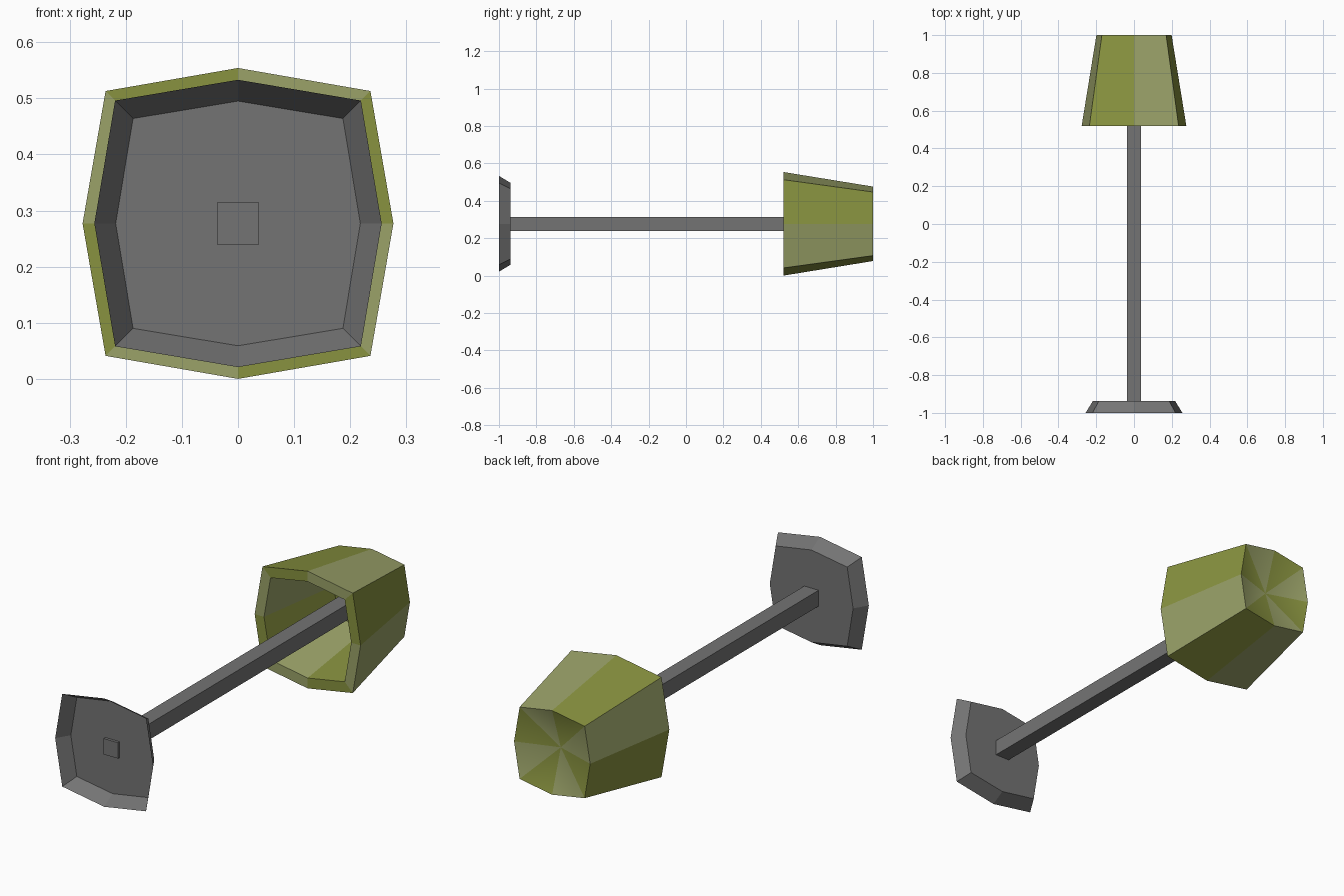
import bpy, bmesh, math

if "Cube" in bpy.data.objects:
    bpy.data.objects.remove(bpy.data.objects["Cube"])

CZ = 0.277  # height of the lamp's axis, which lies along y


def material(name, rgb):
    m = bpy.data.materials.new(name)
    m.diffuse_color = (*rgb, 1.0)
    m.use_nodes = True
    m.node_tree.nodes["Principled BSDF"].inputs["Base Color"].default_value = m.diffuse_color
    return m


GREY = material("dark grey metal", (0.175, 0.175, 0.175))
OLIVE = material("olive", (0.246, 0.287, 0.05))
PALE = material("pale olive", (0.325, 0.362, 0.14))


def ring(bm, half, corner, y):
    """Bulged square: axis points at 'half', diagonal points at 'corner'."""
    verts = []
    for i in range(8):
        a = i * math.pi / 4
        r = half if i % 2 == 0 else corner * math.sqrt(2)
        verts.append(bm.verts.new((r * math.cos(a), y, CZ + r * math.sin(a))))
    return verts


def bridge(bm, a, b, alternate=False):
    for i in range(8):
        j = (i + 1) % 8
        f = bm.faces.new((a[i], b[i], b[j], a[j]))
        f.material_index = i % 2 if alternate else 0


def cone_cap(bm, a, y):
    """Dished cap, smooth shaded, panels alternating in colour."""
    tip = bm.verts.new((0, y, CZ))
    for i in range(8):
        f = bm.faces.new((a[i], tip, a[(i + 1) % 8]))
        f.material_index = i % 2
        f.smooth = True
    for v in a:
        for e in v.link_edges:
            if tip not in e.verts:
                e.smooth = False


def finish(bm, name, mats):
    me = bpy.data.meshes.new(name)
    bm.to_mesh(me)
    bm.free()
    for m in mats:
        me.materials.append(m)
    ob = bpy.data.objects.new(name, me)
    bpy.context.collection.objects.link(ob)
    return ob


# Base: open-bottomed tray facing the front
bm = bmesh.new()
foot = ring(bm, 0.256, 0.219, -1.0)
top = ring(bm, 0.218, 0.187, -0.937)
bridge(bm, foot, top)
bm.faces.new(top[::-1])
finish(bm, "lamp_base", [GREY])

# Pole: square bar running from the base into the shade
bm = bmesh.new()
bmesh.ops.create_cube(bm, size=1)
y0, y1 = -0.95, 0.93
for v in bm.verts:
    v.co = (v.co.x * 0.075, (y0 + y1) / 2 + v.co.y * (y1 - y0), CZ + v.co.z * 0.075)
finish(bm, "lamp_pole", [GREY])

# Shade: tapered, thick-walled, panels alternating between two colours
bm = bmesh.new()
outer_open = ring(bm, 0.277, 0.236, 0.52)
outer_end = ring(bm, 0.199, 0.17, 1.0)
inner_open = ring(bm, 0.228, 0.194, 0.52)
inner_end = ring(bm, 0.165, 0.141, 0.95)
bridge(bm, outer_open, outer_end, True)
bridge(bm, inner_open, outer_open, True)
bridge(bm, inner_end, inner_open, True)
cone_cap(bm, outer_end, 0.935)
cone_cap(bm, inner_end, 0.89)
bmesh.ops.recalc_face_normals(bm, faces=bm.faces)
finish(bm, "lamp_shade", [OLIVE, PALE])
